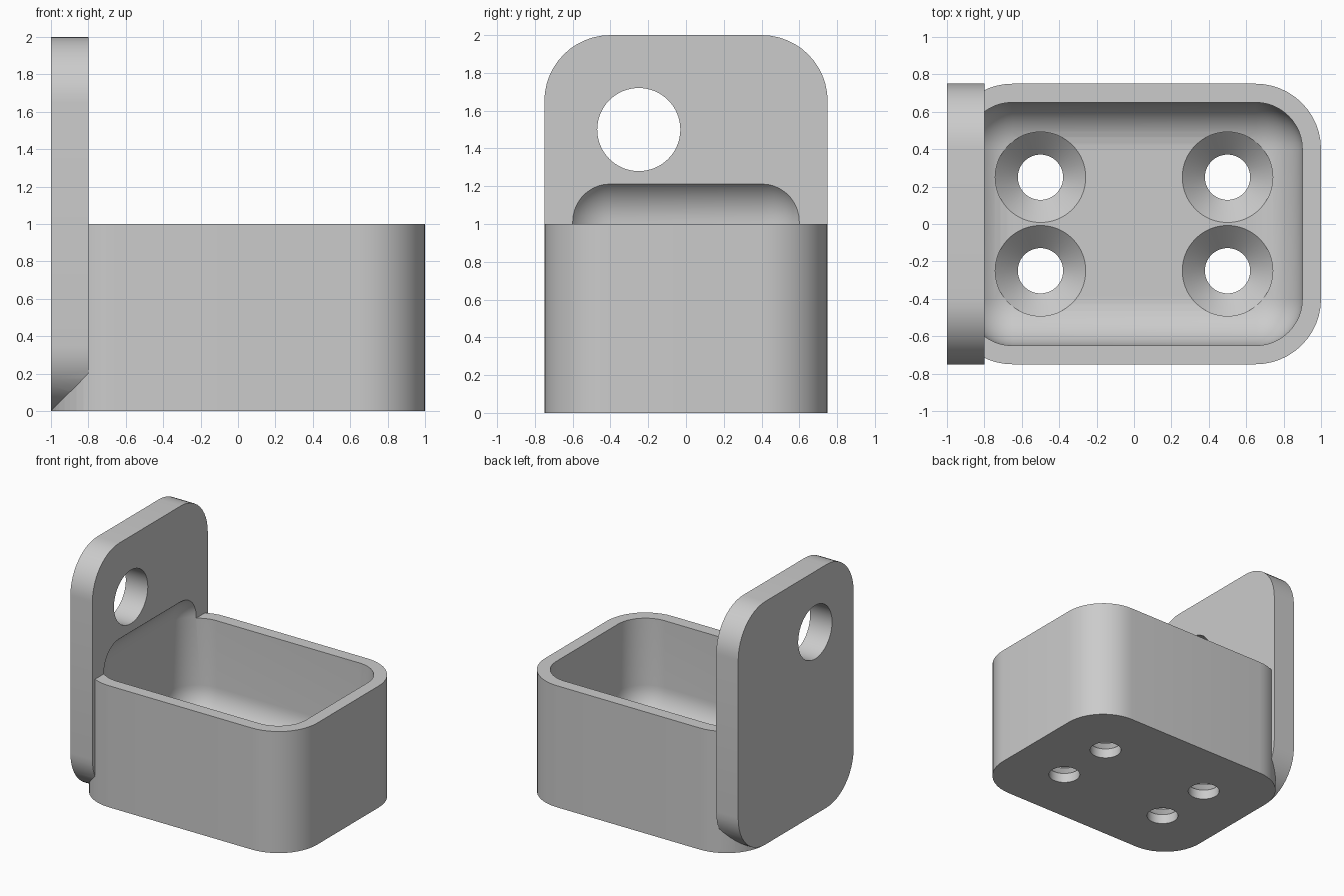
import bpy
import bmesh
import math
from mathutils import Matrix, Vector

if "Cube" in bpy.data.objects:
    bpy.data.objects.remove(bpy.data.objects["Cube"], do_unlink=True)

grey = bpy.data.materials.new("light_grey_plastic")
grey.use_nodes = True
grey.diffuse_color = (0.6, 0.6, 0.6, 1)
grey.node_tree.nodes["Principled BSDF"].inputs["Base Color"].default_value = (0.6, 0.6, 0.6, 1)


def finish(name, bm):
    bmesh.ops.recalc_face_normals(bm, faces=bm.faces)
    mesh = bpy.data.meshes.new(name)
    bm.to_mesh(mesh)
    bm.free()
    mesh.materials.append(grey)
    obj = bpy.data.objects.new(name, mesh)
    bpy.context.collection.objects.link(obj)
    return obj


def rounded_box(name, low, high, radius, axis=None):
    """Box with rounded edges: only those along one axis, or all of them."""
    low, high = Vector(low), Vector(high)
    bm = bmesh.new()
    bmesh.ops.create_cube(bm, size=1)
    for v in bm.verts:
        v.co = (low + high) / 2 + Matrix.Diagonal(high - low) @ v.co
    edges = [e for e in bm.edges if axis is None
             or abs((e.verts[0].co - e.verts[1].co).normalized()[axis]) > 0.9]
    bmesh.ops.bevel(bm, geom=edges, offset=radius, segments=12,
                    profile=0.5, affect='EDGES')
    return finish(name, bm)


def turned(name, profile, matrix):
    """Closed solid spun around z from (radius, height) points."""
    bm = bmesh.new()
    n = 64
    rings = [[bm.verts.new((r * math.cos(math.tau * i / n),
                            r * math.sin(math.tau * i / n), h))
              for i in range(n)] for r, h in profile]
    for a, b in zip(rings, rings[1:]):
        for i in range(n):
            j = (i + 1) % n
            bm.faces.new((a[i], a[j], b[j], b[i]))
    bm.faces.new(rings[0])
    bm.faces.new(rings[-1])
    bm.transform(matrix)
    return finish(name, bm)


def combine(target, other, operation):
    mod = target.modifiers.new(operation.title(), 'BOOLEAN')
    mod.operation = operation
    mod.solver = 'EXACT'
    mod.object = other
    bpy.context.view_layer.objects.active = target
    bpy.ops.object.modifier_apply(modifier=mod.name)
    bpy.data.objects.remove(other, do_unlink=True)


# Open box and upright mounting plate, joined as one body
body = rounded_box("holder_body", (-1, -0.75, 0), (1, 0.75, 1), 0.35, axis=2)
plate = rounded_box("back_plate", (-1, -0.75, 0), (-0.8, 0.75, 2), 0.35, axis=0)
combine(body, plate, 'UNION')

# Hollow with rounded floor edges, reaching up into the plate
cavity = rounded_box("cavity_cutter", (-0.9, -0.65, 0.2), (0.9, 0.65, 1.262), 0.25)
combine(body, cavity, 'DIFFERENCE')

# Round hole through the plate
hole = turned("plate_hole_cutter", [(0.22, -0.3), (0.22, 0.3)],
              Matrix.Translation((-0.9, -0.25, 1.5)) @ Matrix.Rotation(math.pi / 2, 4, 'Y'))
combine(body, hole, 'DIFFERENCE')

# Four countersunk screw holes in the floor
screw = [(0.121, -0.1), (0.121, 0.08), (0.242, 0.2), (0.242, 0.6)]
for x in (-0.5, 0.5):
    for y in (-0.25, 0.25):
        cutter = turned("screw_hole_cutter", screw, Matrix.Translation((x, y, 0)))
        combine(body, cutter, 'DIFFERENCE')

# Smooth curved faces, crisp edges
bpy.ops.object.select_all(action='DESELECT')
body.select_set(True)
bpy.context.view_layer.objects.active = body
bpy.ops.object.shade_smooth_by_angle(angle=math.radians(30))
